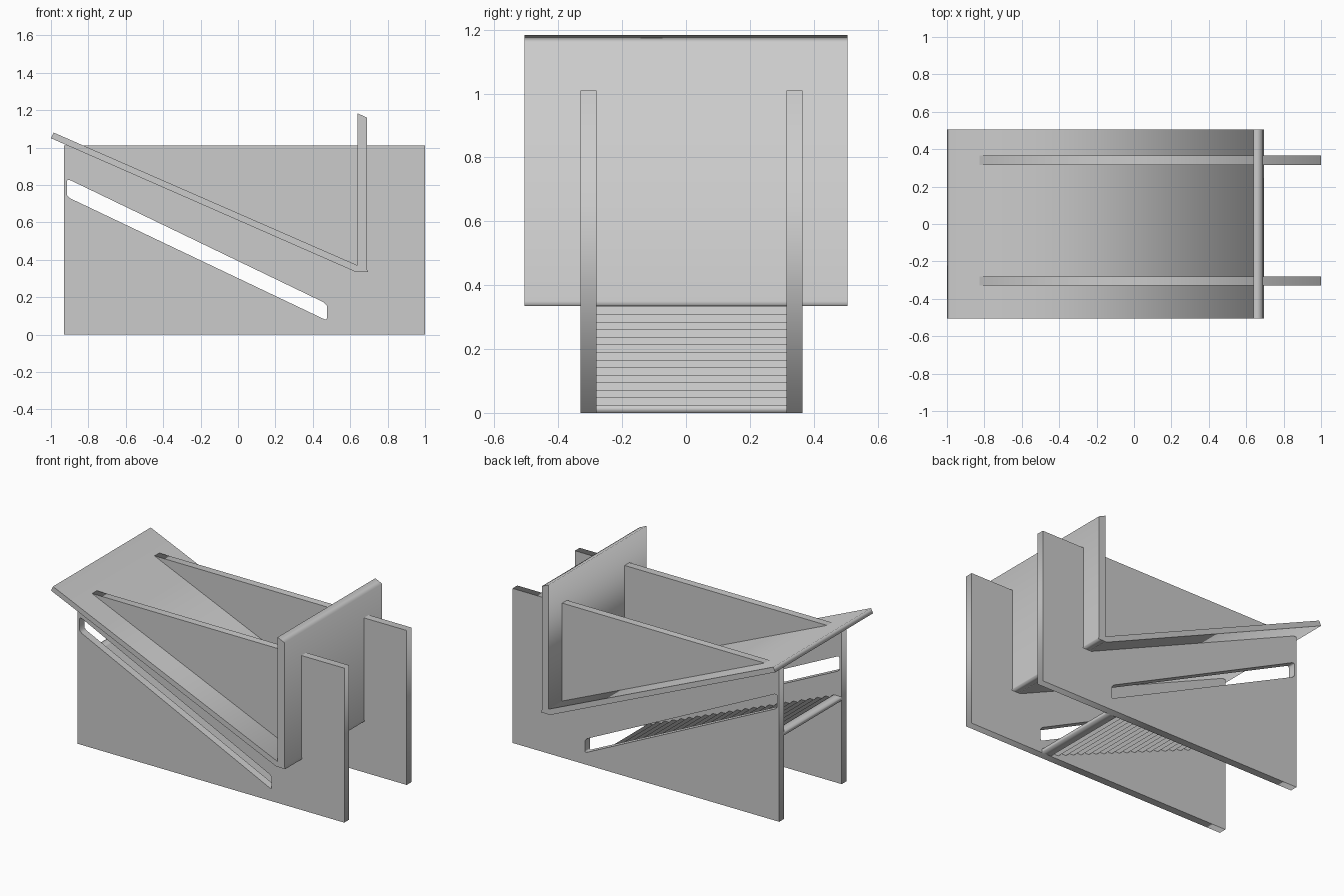
import bpy
import math

if "Cube" in bpy.data.objects:
    bpy.data.objects.remove(bpy.data.objects["Cube"])


def extrude_profile(name, loops, y0, y1):
    """Fill x-z outlines (inner loops become holes) and extrude from y0 to y1."""
    curve = bpy.data.curves.new(name, 'CURVE')
    curve.dimensions = '2D'
    curve.fill_mode = 'BOTH'
    curve.extrude = (y1 - y0) / 2
    for pts in loops:
        sp = curve.splines.new('POLY')
        sp.points.add(len(pts) - 1)
        for p, (x, z) in zip(sp.points, pts):
            p.co = (x, z, 0, 1)
        sp.use_cyclic_u = True
    ob = bpy.data.objects.new(name, curve)
    bpy.context.collection.objects.link(ob)
    ob.rotation_euler = (math.pi / 2, 0, 0)
    ob.location.y = (y0 + y1) / 2
    bpy.ops.object.select_all(action='DESELECT')
    ob.select_set(True)
    bpy.context.view_layer.objects.active = ob
    bpy.ops.object.convert(target='MESH')
    return bpy.context.view_layer.objects.active


# Upright side panels with a sloping slot
outline = [(-0.93, 0), (1, 0), (1, 1.01), (-0.93, 1.01)]
slot = [(-0.915, 0.745), (-0.90, 0.73), (0.46, 0.083), (0.473, 0.08),
        (0.475, 0.09), (0.475, 0.155), (0.46, 0.172), (-0.895, 0.825),
        (-0.91, 0.828), (-0.915, 0.82)]
PANELS = {"side_panel_front": (-0.33, -0.28), "side_panel_back": (0.315, 0.365)}
for name, (a, b) in PANELS.items():
    extrude_profile(name, [outline, slot], a, b)

# Sloping seat board and vertical backrest
extrude_profile("seat_board", [[(-1, 1.05), (0.63, 0.335), (0.64, 0.335),
                                (0.64, 0.37), (-0.985, 1.08)]], -0.505, 0.505)
extrude_profile("backrest", [[(0.64, 0.335), (0.695, 0.335), (0.69, 0.35), (0.69, 1.16),
                              (0.64, 1.183)]], -0.505, 0.505)

# Stepped ramp between the panels
STEPS, X0, X1, TOP = 24, 0.465, -0.93, 0.57
dx, dz = (X1 - X0) / STEPS, TOP / STEPS
upper, lower = [], []
for i in range(STEPS):
    x = X0 + i * dx
    upper += [(x, (i + 1) * dz), (x + dx, (i + 1) * dz)]
    lower += [(x, i * dz), (x + dx, i * dz)]
# drop duplicate points where the riser and tread outlines meet
lower = [(x + (0.008 * dx / abs(dx) if 0 < k < len(lower) - 1 else 0), z)
         for k, (x, z) in enumerate(lower)]
extrude_profile("stepped_ramp", [upper + lower[::-1]], -0.28, 0.315)
